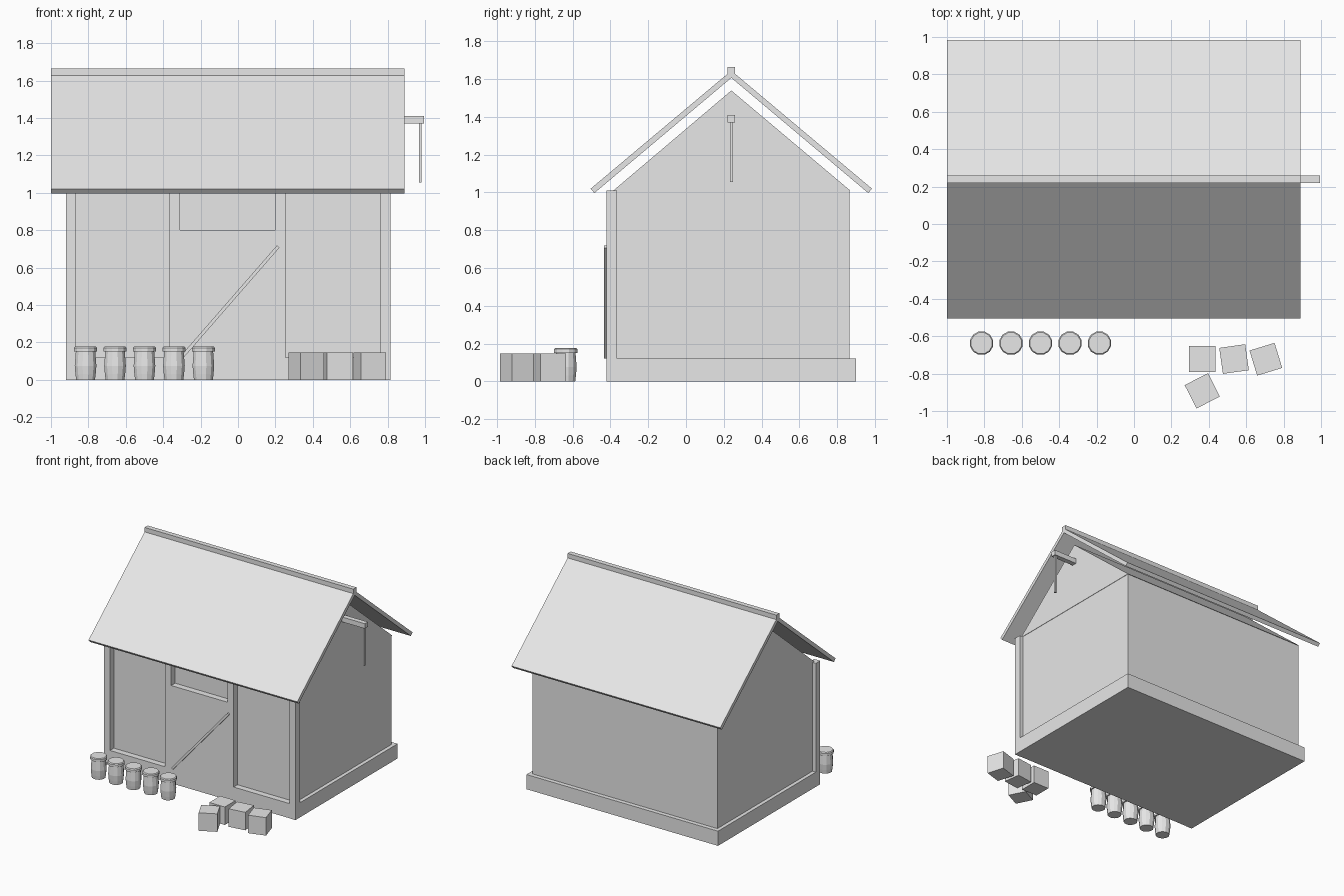
import bpy, bmesh, math
from mathutils import Matrix

if "Cube" in bpy.data.objects:
    bpy.data.objects.remove(bpy.data.objects["Cube"])

grey = bpy.data.materials.new("plain_grey")
grey.diffuse_color = (0.8, 0.8, 0.8, 1)
grey.use_nodes = True
grey.node_tree.nodes["Principled BSDF"].inputs["Base Color"].default_value = grey.diffuse_color


def add_mesh(name, bm):
    bmesh.ops.recalc_face_normals(bm, faces=bm.faces)
    me = bpy.data.meshes.new(name)
    bm.to_mesh(me)
    bm.free()
    me.materials.append(grey)
    ob = bpy.data.objects.new(name, me)
    bpy.context.collection.objects.link(ob)
    return ob


def box(name, x, y, z):
    """Box from (min, max) ranges, with its origin at its centre."""
    bm = bmesh.new()
    size = [b - a for a, b in (x, y, z)]
    bmesh.ops.create_cube(bm, size=1, matrix=Matrix.Diagonal((*size, 1)))
    ob = add_mesh(name, bm)
    ob.location = [(a + b) / 2 for a, b in (x, y, z)]
    return ob


def extrude_x(name, profile, x0, x1):
    """Extrude a (y, z) profile along x."""
    bm = bmesh.new()
    face = bm.faces.new([bm.verts.new((x0, y, z)) for y, z in profile])
    ext = bmesh.ops.extrude_face_region(bm, geom=[face])
    verts = [v for v in ext["geom"] if isinstance(v, bmesh.types.BMVert)]
    bmesh.ops.translate(bm, verts=verts, vec=(x1 - x0, 0, 0))
    return add_mesh(name, bm)


def lathe(name, profile, sides, location):
    """Closed turned solid from (radius, z) rings."""
    bm = bmesh.new()
    rings = []
    for r, z in profile:
        rings.append([bm.verts.new((r * math.cos(2 * math.pi * (i + 0.5) / sides),
                                    r * math.sin(2 * math.pi * (i + 0.5) / sides), z))
                      for i in range(sides)])
    for a, b in zip(rings, rings[1:]):
        for i in range(sides):
            j = (i + 1) % sides
            bm.faces.new((a[i], a[j], b[j], b[i]))
    bm.faces.new(rings[0])
    bm.faces.new(rings[-1])
    ob = add_mesh(name, bm)
    ob.location = location
    return ob


MID_Y = 0.24

# Foundation and walls
box("foundation", (-0.92, 0.815), (-0.42, 0.90), (0, 0.12))
box("walls", (-0.89, 0.785), (-0.37, 0.865), (0.05, 1.01))

# Gable block filling the attic
extrude_x("gable", [(-0.385, 1.01), (0.87, 1.01), (MID_Y, 1.54)], -0.893, 0.788)

# Front posts
for i, x in enumerate((-0.92, -0.365, 0.20, 0.76)):
    box(f"front_post_{i + 1}", (x, x + 0.055), (-0.422, -0.365), (0, 1.01))

# Door and its diagonal brace
box("door", (-0.31, 0.20), (-0.421, -0.37), (0.045, 0.80))
dx, dz = 0.51, 0.585
brace = box("door_brace", (-0.388, 0.388), (-0.433, -0.42), (-0.009, 0.009))
brace.location = (-0.04, -0.4265, 0.42)
brace.rotation_euler.y = -math.atan2(dz, dx)

# Two roof slopes and the ridge beam
for side, name in ((-1, "roof_front"), (1, "roof_back")):
    extrude_x(name, [(MID_Y, 1.645), (MID_Y + side * 0.745, 1.02),
                     (MID_Y + side * 0.725, 0.997), (MID_Y, 1.607)], -1.0, 0.89)
box("ridge_beam", (-1.0, 0.89), (0.22, 0.26), (1.625, 1.665))

# Hoist arm and hanging rope on the right gable
box("hoist_arm", (0.77, 0.995), (0.22, 0.26), (1.37, 1.41))
box("hoist_rope", (0.967, 0.982), (0.233, 0.248), (1.055, 1.375))

# Row of barrels
barrel_profile = [(0.052, 0), (0.056, 0.03), (0.060, 0.075), (0.056, 0.125),
                  (0.054, 0.15), (0.064, 0.15), (0.064, 0.17), (0.058, 0.177)]
for i in range(5):
    lathe(f"barrel_{i + 1}", barrel_profile, 12, (-0.815 + i * 0.1575, -0.637, 0))

# Loose crates
for i, (x, y, turn) in enumerate(((0.365, -0.722, 0), (0.535, -0.722, 8),
                                  (0.705, -0.723, 17), (0.365, -0.892, 27))):
    crate = box(f"crate_{i + 1}", (x - 0.07, x + 0.07), (y - 0.07, y + 0.07), (0, 0.147))
    crate.rotation_euler.z = math.radians(turn)
